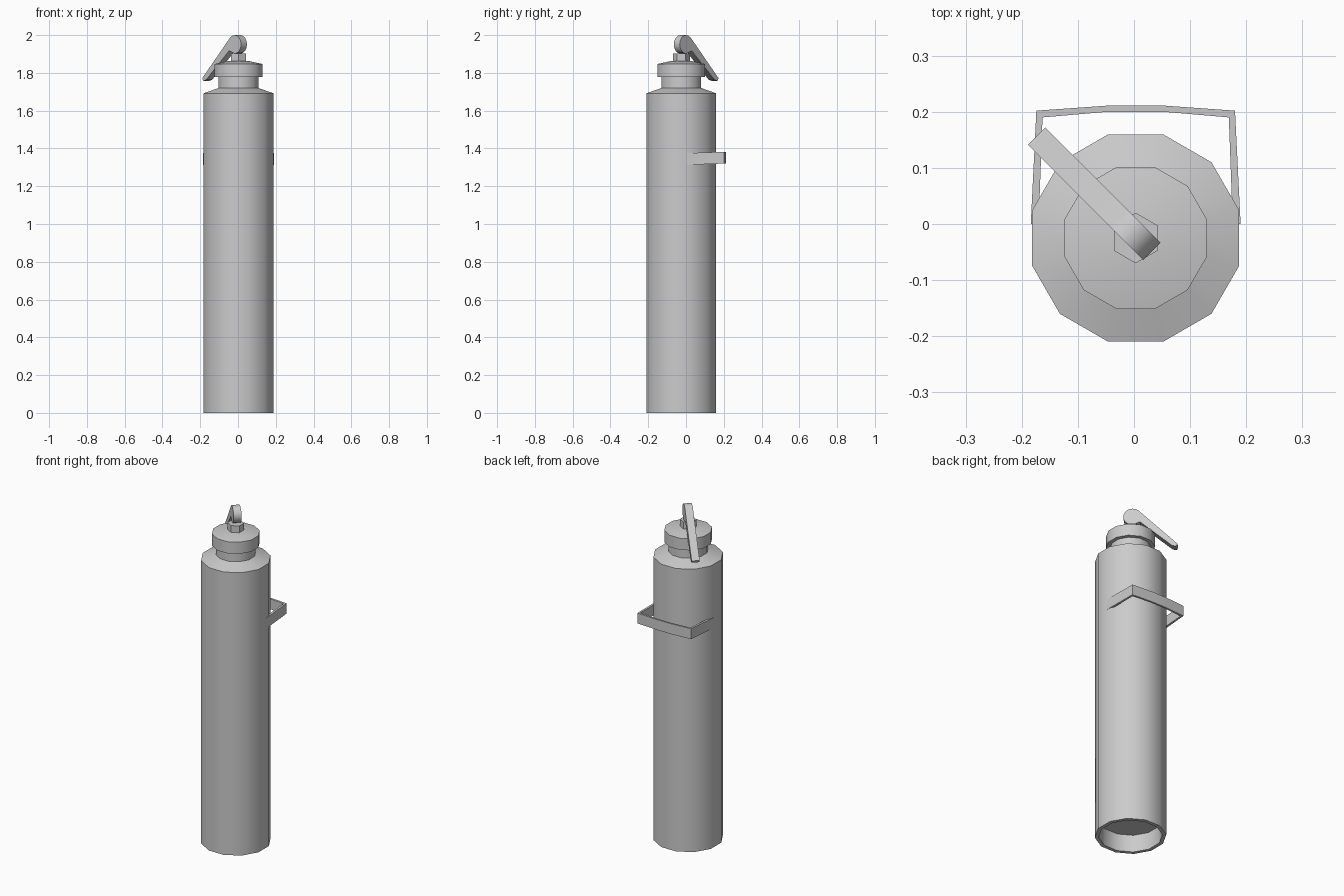
import bpy, bmesh, math
from mathutils import Vector

if "Cube" in bpy.data.objects:
    bpy.data.objects.remove(bpy.data.objects["Cube"])

CX, CY = 0.003, -0.025  # axis of the flask


def finish(name, bm):
    bmesh.ops.recalc_face_normals(bm, faces=bm.faces)
    me = bpy.data.meshes.new(name)
    bm.to_mesh(me)
    bm.free()
    ob = bpy.data.objects.new(name, me)
    bpy.context.collection.objects.link(ob)
    bpy.ops.object.select_all(action='DESELECT')
    ob.select_set(True)
    bpy.context.view_layer.objects.active = ob
    bpy.ops.object.shade_smooth_by_angle(angle=math.radians(40))
    return ob


def lathe(name, profile, sides, phase):
    # profile: (circumradius, z) rings, capped at both ends
    bm = bmesh.new()
    rings = []
    for r, z in profile:
        rings.append([bm.verts.new((CX + r * math.cos(phase + math.tau * i / sides),
                                    CY + r * math.sin(phase + math.tau * i / sides), z))
                      for i in range(sides)])
    for a, b in zip(rings, rings[1:]):
        for i in range(sides):
            j = (i + 1) % sides
            bm.faces.new((a[i], a[j], b[j], b[i]))
    bm.faces.new(rings[0])
    bm.faces.new(rings[-1])
    return finish(name, bm)


def prism(name, points, shift):
    # flat outline extruded along shift
    bm = bmesh.new()
    face = bm.faces.new([bm.verts.new(p) for p in points])
    ext = bmesh.ops.extrude_face_region(bm, geom=[face], use_keep_orig=True)
    verts = [v for v in ext['geom'] if isinstance(v, bmesh.types.BMVert)]
    bmesh.ops.translate(bm, verts=verts, vec=shift)
    return finish(name, bm)


T = math.radians(15)

# body with recessed base, shoulder and neck
lathe("body", [(0.166, 0.10), (0.170, 0.0), (0.191, 0.0), (0.191, 1.692),
               (0.109, 1.72), (0.109, 1.78)], 12, T)

# screw cap
lathe("cap", [(0.131, 1.777), (0.131, 1.847), (0.06, 1.862)], 12, T)

# hexagonal stem
lathe("stem", [(0.045, 1.85), (0.045, 1.903)], 6, math.radians(30))

# lever: round head and tapering arm, drawn in a vertical diagonal plane
d = Vector((-1, 1, 0)).normalized()
side = Vector((1, 1, 0)).normalized()
start = Vector((0.032, -0.049, 0))
R, HS, HZ = 0.049, 0.049, 1.951
head = [(HS + R * math.cos(a), HZ + R * math.sin(a))
        for a in [math.radians(45 + 270 * i / 12) for i in range(11)]]
outline = head + [(0.09, 1.917), (0.262, 1.763), (0.283, 1.758), (0.291, 1.772)]
prism("lever", [start + d * s + Vector((0, 0, z)) - side * 0.022 for s, z in outline],
      side * 0.044)

# carrying loop on the back, slightly raised at its outer side
half_out = [(0.05, 0.211), (0.177, 0.202), (0.187, 0.0)]
half_in = [(0.05, 0.200), (0.166, 0.190), (0.173, 0.0)]


def arc(half):
    return [(CX - x, y) for x, y in reversed(half)] + [(CX + x, y) for x, y in half]


loop = arc(half_out) + arc(half_in)[::-1]
prism("carry_loop", [(x, y, 1.313 + 0.035 * y) for x, y in loop], Vector((0, 0, 0.062)))
